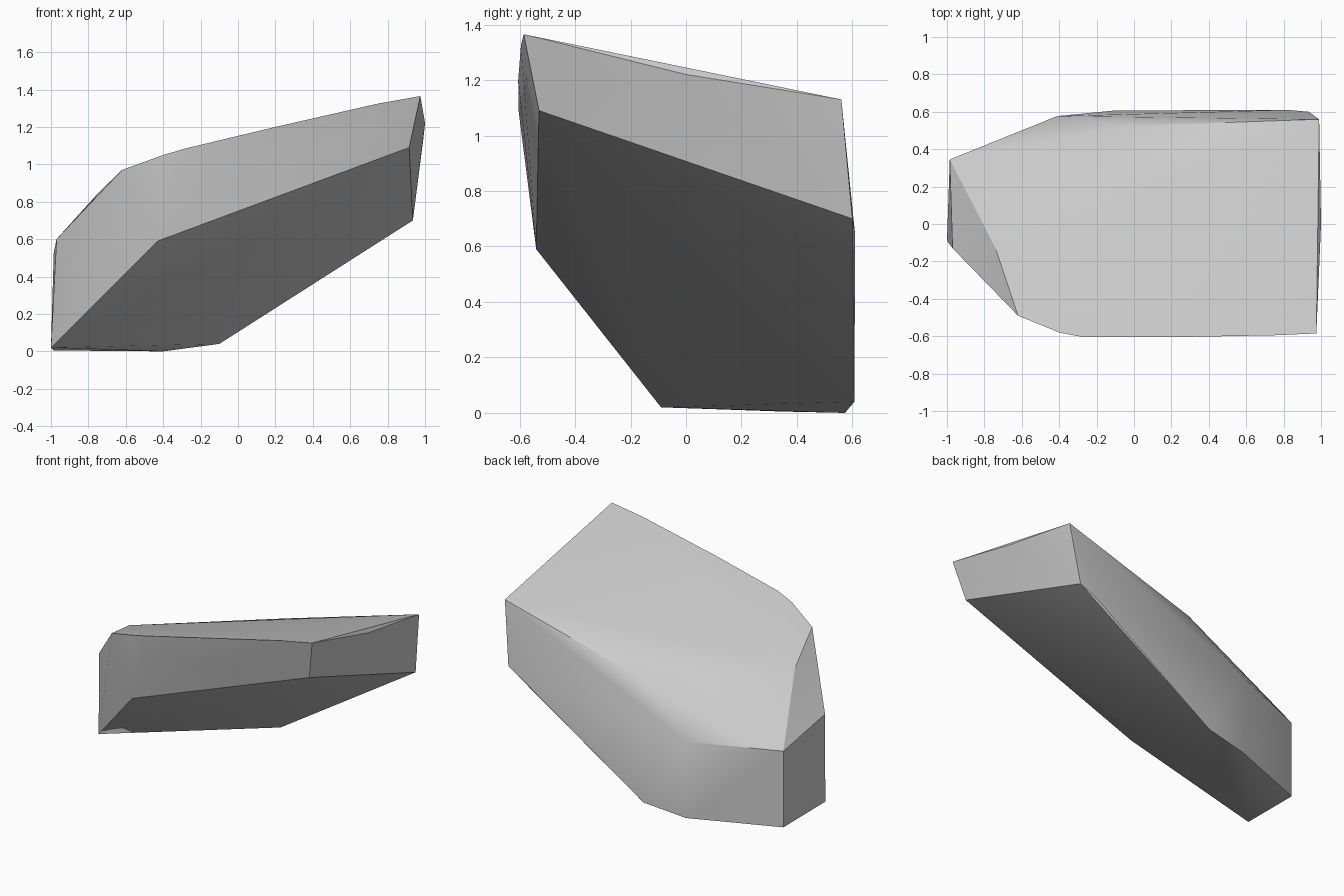
import bpy
import bmesh
import math

# Remove the default cube
cube = bpy.data.objects.get("Cube")
if cube:
    bpy.data.objects.remove(cube, do_unlink=True)

# Plain grey stone
stone = bpy.data.materials.new("grey_stone")
stone.use_nodes = True
stone.diffuse_color = (0.6, 0.6, 0.6, 1)
bsdf = stone.node_tree.nodes["Principled BSDF"]
bsdf.inputs["Base Color"].default_value = stone.diffuse_color
bsdf.inputs["Roughness"].default_value = 0.8

# Corner points of the boulder, grouped by region
top_front = [(-0.62, -0.49, 0.97), (-0.4, -0.58, 1.05), (-0.28, -0.603, 1.085),
             (0.2, -0.605, 1.2), (0.75, -0.595, 1.325), (0.975, -0.585, 1.365)]
top_back = [(0.99, 0.56, 1.13), (0, 0.525, 0.85)]
right_end = [(1, 0, 1.22), (0.915, -0.53, 1.09), (0.935, 0.6, 0.7)]
left_end = [(-0.74, -0.13, 0.855), (-0.97, -0.13, 0.6), (-0.985, 0.345, 0.53),
            (-1, -0.09, 0.02), (-0.985, 0.345, 0.005)]
back = [(-0.41, 0.577, 0.53), (0.82, 0.61, 0.64), (-0.1, 0.607, 0.04)]
underside = [(-0.43, -0.54, 0.59), (-0.4, 0.573, 0)]

# Wrap the corners in a convex shell
bm = bmesh.new()
for point in top_front + top_back + right_end + left_end + back + underside:
    bm.verts.new(point)
result = bmesh.ops.convex_hull(bm, input=bm.verts)
loose = [v for v in bm.verts if not v.link_faces]
bmesh.ops.delete(bm, geom=loose, context='VERTS')
# Merge nearly flat triangles into clean facets
bmesh.ops.dissolve_limit(bm, angle_limit=math.radians(1.5),
                         verts=bm.verts, edges=bm.edges)
bmesh.ops.recalc_face_normals(bm, faces=bm.faces)

mesh = bpy.data.meshes.new("boulder")
bm.to_mesh(mesh)
bm.free()
mesh.materials.append(stone)
boulder = bpy.data.objects.new("boulder", mesh)
bpy.context.collection.objects.link(boulder)

# Smooth the soft facets, keep the main ridges sharp
bpy.ops.object.select_all(action='DESELECT')
boulder.select_set(True)
bpy.context.view_layer.objects.active = boulder
bpy.ops.object.shade_smooth_by_angle(angle=math.radians(30))
